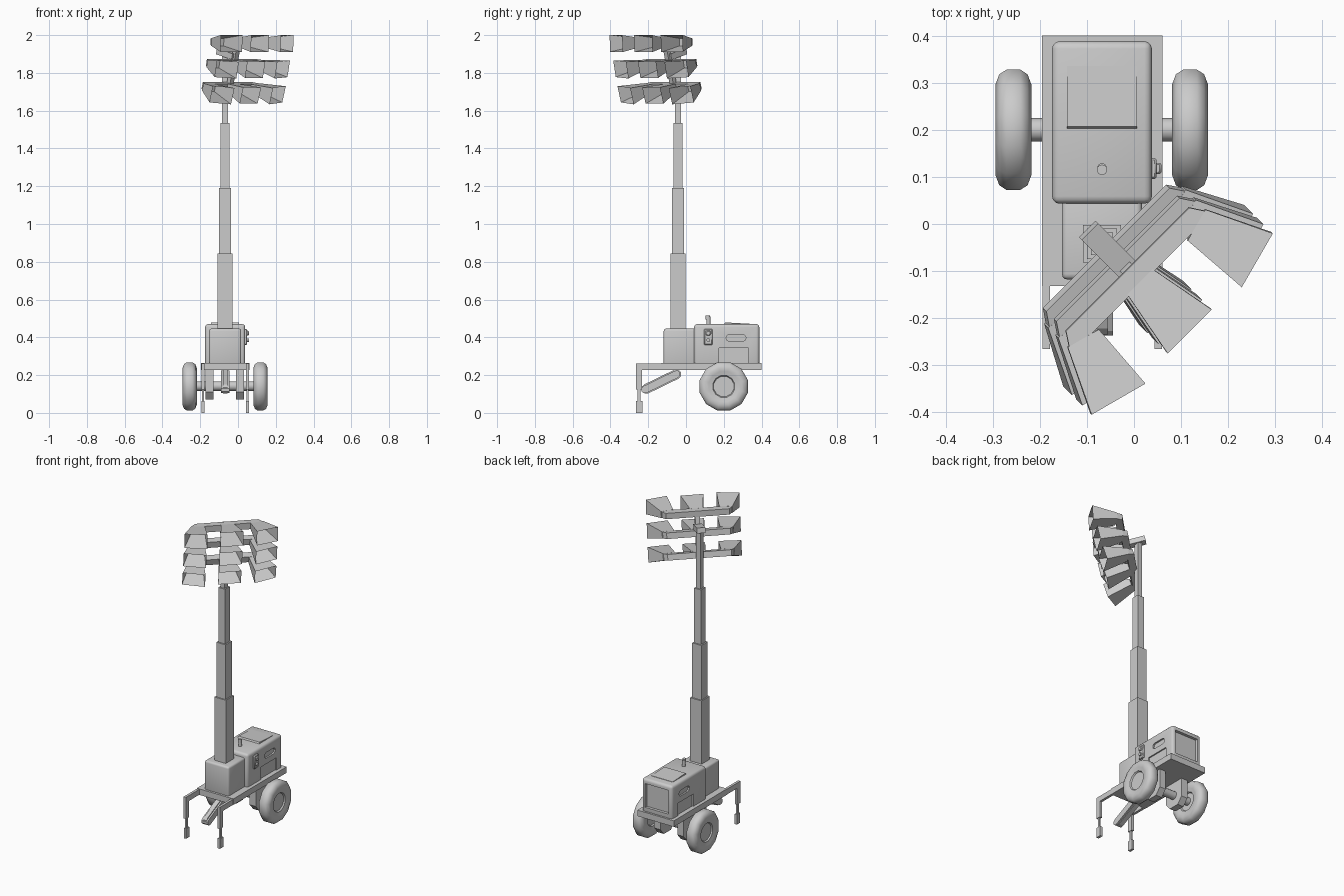
import bpy, bmesh, math
from mathutils import Matrix, Vector

if "Cube" in bpy.data.objects:
    bpy.data.objects.remove(bpy.data.objects["Cube"])

CX, MY = -0.068, -0.042          # trailer centre line, mast y
R = math.radians


def make(name, bm, smooth=None):
    bmesh.ops.recalc_face_normals(bm, faces=bm.faces)
    me = bpy.data.meshes.new(name)
    bm.to_mesh(me)
    bm.free()
    ob = bpy.data.objects.new(name, me)
    bpy.context.collection.objects.link(ob)
    if smooth:
        select(ob)
        bpy.ops.object.shade_smooth_by_angle(angle=R(smooth))
    return ob


def select(ob):
    bpy.ops.object.select_all(action='DESELECT')
    ob.select_set(True)
    bpy.context.view_layer.objects.active = ob


def box(name, x0, x1, y0, y1, z0, z1, bevel=0, seg=3):
    bm = bmesh.new()
    bmesh.ops.create_cube(bm, size=1)
    for v in bm.verts:
        v.co = Vector((x1 if v.co.x > 0 else x0, y1 if v.co.y > 0 else y0, z1 if v.co.z > 0 else z0))
    if bevel:
        bmesh.ops.bevel(bm, geom=bm.edges[:], offset=bevel, segments=seg, profile=0.5, affect='EDGES')
    return make(name, bm, 40 if bevel else None)


def prism(name, pts, x0, x1):
    """Extrude a (y, z) outline along x."""
    bm = bmesh.new()
    a = [bm.verts.new((x0, y, z)) for y, z in pts]
    b = [bm.verts.new((x1, y, z)) for y, z in pts]
    bm.faces.new(a)
    bm.faces.new(b)
    n = len(pts)
    for i in range(n):
        bm.faces.new((a[i], a[(i + 1) % n], b[(i + 1) % n], b[i]))
    return make(name, bm)


def cyl(name, r, depth, loc, axis='Z', n=16):
    bm = bmesh.new()
    rot = Matrix.Rotation(R(90), 4, 'Y') if axis == 'X' else Matrix()
    bmesh.ops.create_cone(bm, cap_ends=True, segments=n, radius1=r, radius2=r, depth=depth,
                          matrix=Matrix.Translation(loc) @ rot)
    return make(name, bm, 40)


def cut(ob, cutter):
    cutter.hide_render = True
    mod = ob.modifiers.new("cut", 'BOOLEAN')
    mod.operation, mod.solver, mod.object = 'DIFFERENCE', 'EXACT', cutter
    select(ob)
    bpy.ops.object.modifier_apply(modifier=mod.name)
    bpy.data.objects.remove(cutter)


def capsule(y0, z0, y1, z1, r, n=4):
    """Rounded bar outline between two points in the yz plane."""
    a = math.atan2(z1 - z0, y1 - y0)
    pts = []
    for cy, cz, s in ((y1, z1, a - math.pi / 2), (y0, z0, a + math.pi / 2)):
        pts += [(cy + r * math.cos(s + math.pi * i / n), cz + r * math.sin(s + math.pi * i / n)) for i in range(n + 1)]
    return pts


# Trailer deck and housings
box("deck", -0.195, 0.06, -0.132, 0.40, 0.227, 0.265)
box("mast_housing", -0.153, 0.017, -0.118, 0.06, 0.25, 0.446, 0.012)
body = box("generator_housing", -0.174, 0.038, 0.043, 0.388, 0.245, 0.47, 0.016)

# Door, handle and rear grille recesses
for x in (-0.174, 0.038):
    cut(body, box("door_cutter", x - 0.008, x + 0.008, 0.175, 0.33, 0.255, 0.343))
    cut(body, prism("handle_cutter", capsule(0.23, 0.397, 0.3, 0.397, 0.018), x - 0.01, x + 0.01))
cut(body, box("grille_cutter", -0.15, 0.014, 0.37, 0.41, 0.29, 0.44))

# Roof hatch, exhaust and control panel
prism("roof_hatch", [(0.2, 0.465), (0.207, 0.479), (0.335, 0.472), (0.337, 0.465)], -0.142, 0.006)
cyl("exhaust_pipe", 0.01, 0.08, (CX, 0.119, 0.47))
cap = cyl("exhaust_cap", 0.011, 0.022, (CX, 0.115, 0.505))
box("control_panel", 0.03, 0.048, 0.096, 0.14, 0.36, 0.445, 0.004, 1)
box("control_box", 0.04, 0.058, 0.106, 0.13, 0.41, 0.435, 0.004, 1)
cyl("control_socket", 0.01, 0.02, (0.047, 0.118, 0.385), 'X', 10)

# Telescopic mast
z = 0.43
for i, (h, top) in enumerate(((0.04, 0.845), (0.032, 1.19), (0.0235, 1.535), (0.0155, 1.9))):
    box(f"mast_section_{i + 1}", CX - h, CX + h, MY - h, MY + h, z, top)
    z = top - 0.01

# Wheels: 12-sided revolved tyre with recessed hub
PROFILE = [(-0.022, 0), (-0.022, 0.055), (-0.03, 0.06), (-0.034, 0.082), (-0.038, 0.1), (-0.03, 0.122), (-0.015, 0.132),
           (0.015, 0.132), (0.03, 0.122), (0.038, 0.1), (0.034, 0.082), (0.03, 0.06), (0.022, 0.055), (0.022, 0)]
for side, x in (("left", -0.256), ("right", 0.119)):
    bm = bmesh.new()
    vs = [bm.verts.new((x + px, 0.2, 0.14 + pr)) for px, pr in PROFILE]
    es = [bm.edges.new(p) for p in zip(vs, vs[1:])]
    bmesh.ops.rotate(bm, verts=vs, cent=(x, 0.2, 0.14), matrix=Matrix.Rotation(R(15), 3, 'X'))
    bmesh.ops.spin(bm, geom=vs + es, cent=(x, 0.2, 0.14), axis=(1, 0, 0), angle=math.tau, steps=12)
    bmesh.ops.remove_doubles(bm, verts=bm.verts, dist=1e-4)
    make(f"{side}_wheel", bm, 40)
cyl("axle", 0.025, 0.36, (CX, 0.2, 0.142), 'X', 12)
for side, x in (("left", -0.172), ("right", -0.01)):
    prism(f"{side}_axle_bracket", [(0.13, 0.23), (0.13, 0.11), (0.165, 0.07), (0.235, 0.07), (0.27, 0.11), (0.27, 0.23)],
          x, x + 0.043)

# Drawbar and stabiliser legs
prism("drawbar", capsule(-0.218, 0.123, -0.05, 0.205, 0.02), -0.09, -0.045)
prism("drawbar_rib", capsule(-0.21, 0.127, -0.05, 0.205, 0.026), -0.08, -0.055)
for side, x in (("left", -0.186), ("right", 0.051)):
    box(f"{side}_outrigger", x - 0.008, x + 0.008, -0.265, -0.12, 0.228, 0.262)
    box(f"{side}_leg_sleeve", x - 0.008, x + 0.008, -0.265, -0.233, 0.125, 0.262)
    box(f"{side}_leg_rod", x - 0.005, x + 0.005, -0.256, -0.242, 0.05, 0.13)
    box(f"{side}_foot", x - 0.008, x + 0.008, -0.264, -0.231, 0.0, 0.063)

# Lamp head, modelled facing -y then turned 45 degrees
YAW = R(45)


def place(ob, forward, z, pitch):
    s = math.sqrt(0.5)
    ob.location = (CX + forward * s, MY - forward * s, z)
    ob.rotation_euler = (pitch, 0, YAW)


def ring(bm, m, w, h, y):
    return [bm.verts.new(m @ Vector((sx * w / 2, y, sz * h / 2))) for sx, sz in ((-1, -1), (1, -1), (1, 1), (-1, 1))]


def lamp(name, u, angle):
    bm = bmesh.new()
    m = Matrix.Translation((u, -0.016, 0)) @ Matrix.Rotation(angle, 4, 'Z')
    back, mouth = ring(bm, m, 0.076, 0.04, 0), ring(bm, m, 0.132, 0.09, -0.148)
    bm.faces.new(back)
    for i in range(4):
        bm.faces.new((back[i], back[(i + 1) % 4], mouth[(i + 1) % 4], mouth[i]))
    return make(name, bm)


def crossbar(name):
    bm = bmesh.new()
    m = Matrix()
    back, front = ring(bm, m, 0.37, 0.036, 0.021), ring(bm, m, 0.425, 0.04, -0.021)
    bm.faces.new(back)
    bm.faces.new(front)
    for i in range(4):
        bm.faces.new((back[i], back[(i + 1) % 4], front[(i + 1) % 4], front[i]))
    return make(name, bm)


for row, f, z, p in (("top", 0.097, 1.964, 3), ("middle", 0.065, 1.851, 12), ("bottom", 0.033, 1.728, 17)):
    place(crossbar(f"{row}_crossbar"), f, z, R(p))
    for i in (-1, 0, 1):
        place(lamp(f"{row}_lamp_{i + 2}", i * 0.17, R(15 * i)), f, z, R(p))

# Tilting arm on the mast top and post joining the crossbars
place(box("mast_head_arm", -0.025, 0.025, -0.06, 0.06, -0.016, 0.016), 0.018, 1.9, R(14))
place(box("rack_post", -0.014, 0.014, -0.012, 0.012, -0.12, 0.12), 0.065, 1.846, R(15))
